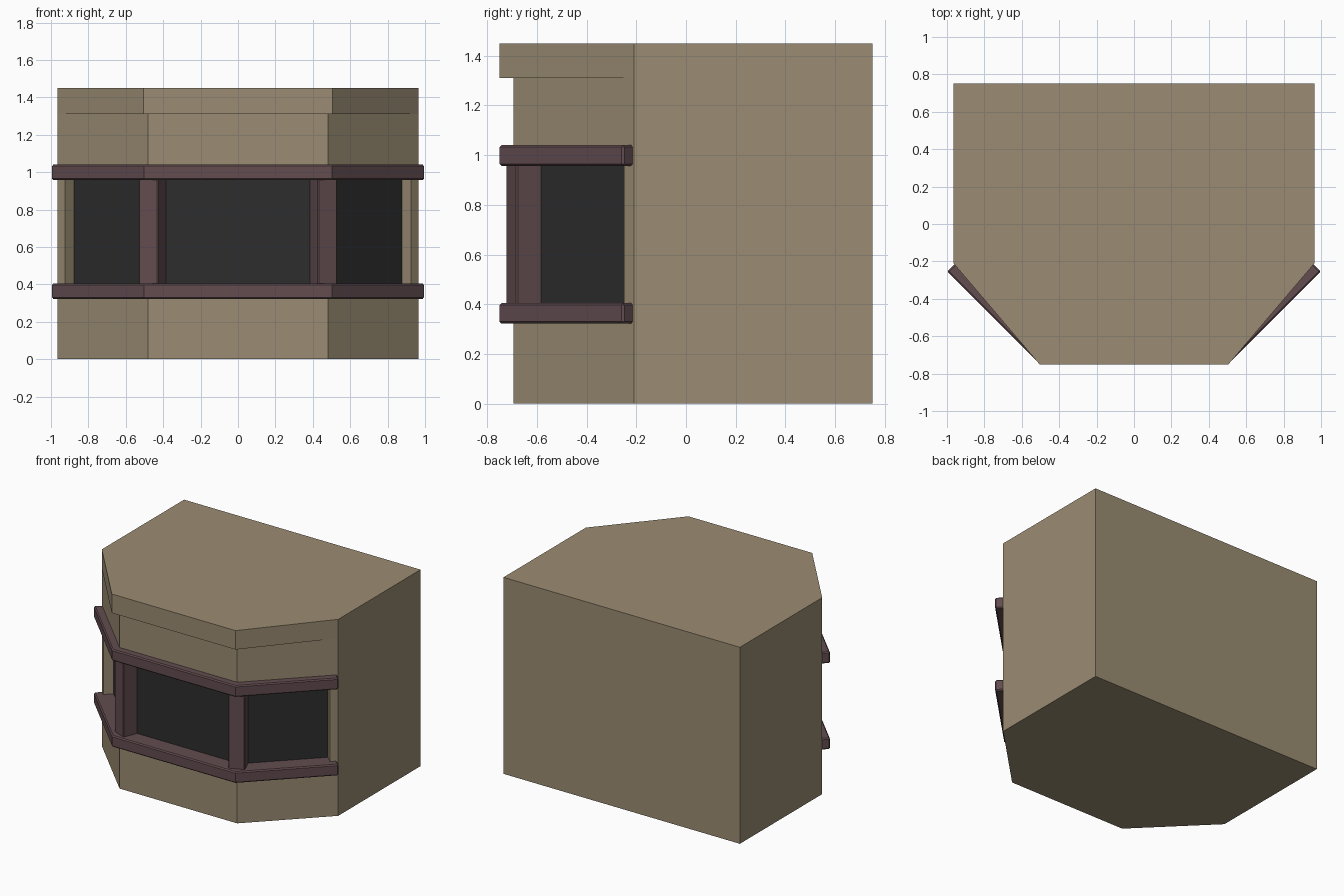
import bpy, bmesh, math
from mathutils import Matrix

if "Cube" in bpy.data.objects:
    bpy.data.objects.remove(bpy.data.objects["Cube"])

CX, FY = 0.48, -0.695            # front corner of the bay
T, S = math.tan(math.pi / 8), math.sqrt(0.5)


def material(name, rgb):
    m = bpy.data.materials.new(name)
    m.diffuse_color = (*rgb, 1)
    m.use_nodes = True
    m.node_tree.nodes["Principled BSDF"].inputs["Base Color"].default_value = m.diffuse_color
    return m


TAN = material("tan wall", (0.33, 0.265, 0.172))
PLUM = material("plum trim", (0.125, 0.073, 0.08))
GLASS = material("dark glass", (0.027, 0.027, 0.027))


def loft(name, rings, mat):
    """Skin a stack of (z, outline) rings into a closed solid."""
    bm = bmesh.new()
    loops = [[bm.verts.new((x, y, z)) for x, y in pts] for z, pts in rings]
    n = len(loops[0])
    for a, b in zip(loops, loops[1:]):
        for i in range(n):
            j = (i + 1) % n
            bm.faces.new((a[i], a[j], b[j], b[i]))
    bm.faces.new(loops[0][::-1])
    bm.faces.new(loops[-1])
    bmesh.ops.remove_doubles(bm, verts=bm.verts, dist=1e-5)
    bmesh.ops.dissolve_limit(bm, angle_limit=0.01, verts=bm.verts, edges=bm.edges)
    bmesh.ops.recalc_face_normals(bm, faces=bm.faces)
    me = bpy.data.meshes.new(name)
    bm.to_mesh(me)
    bm.free()
    me.materials.append(mat)
    ob = bpy.data.objects.new(name, me)
    bpy.context.collection.objects.link(ob)
    return ob


def bay_path(offset, run):
    """Line around the three bay walls, offset outward; run = x span of a diagonal."""
    end = (CX + run + offset * S, FY + run - offset * S)
    corner = (CX + offset * T, FY - offset)
    return [(-end[0], end[1]), (-corner[0], corner[1]), corner, end]


def bay_strip(name, inner, outer, run, z0, z1, mat):
    outline = bay_path(outer, run) + bay_path(inner, run)[::-1]
    return loft(name, [(z0, outline), (z1, outline)], mat)


def bevel(ob, width):
    b = ob.modifiers.new("bevel", 'BEVEL')
    b.width, b.segments = width, 1
    b.limit_method = 'ANGLE'
    b.angle_limit = math.radians(50)


# Body with an overhanging head above the windows
def plan(x, y):
    return [(-0.965, 0.75), (-0.965, -0.21), (-x, y), (x, y), (0.965, -0.21), (0.965, 0.75)]


wall, head = plan(CX, FY), plan(0.505, -0.75)
body = loft("body", [(0, wall), (1.31, wall), (1.31, head), (1.45, head)], TAN)

# Window recess
cutter = bay_strip("recess_cutter", -0.075, 0.2, 0.445, 0.36, 1.0, TAN)
cutter.hide_render = True
cutter.hide_viewport = True
cut = body.modifiers.new("recess", 'BOOLEAN')
cut.operation, cut.solver, cut.object = 'DIFFERENCE', 'EXACT', cutter

# Glass lining the recess
bay_strip("window_glass", -0.08, -0.07, 0.445, 0.35, 1.01, GLASS)

# Sill and lintel rails
for name, z0, z1 in (("sill_rail", 0.322, 0.405), ("lintel_rail", 0.957, 1.041)):
    bevel(bay_strip(name, -0.09, 0.055, 0.48, z0, z1, PLUM), 0.008)

# Corner posts, turned to split the corner angle
for side, name in ((-1, "left_post"), (1, "right_post")):
    w, d = 0.057, 0.16
    outline = [(-w, 0), (w, 0), (w, d), (-w, d)]
    post = loft(name, [(0.38, outline), (0.98, outline)], PLUM)
    post.data.transform(Matrix.Translation((side * 0.48, -0.703, 0))
                        @ Matrix.Rotation(side * math.pi / 8, 4, 'Z'))
    bevel(post, 0.006)
